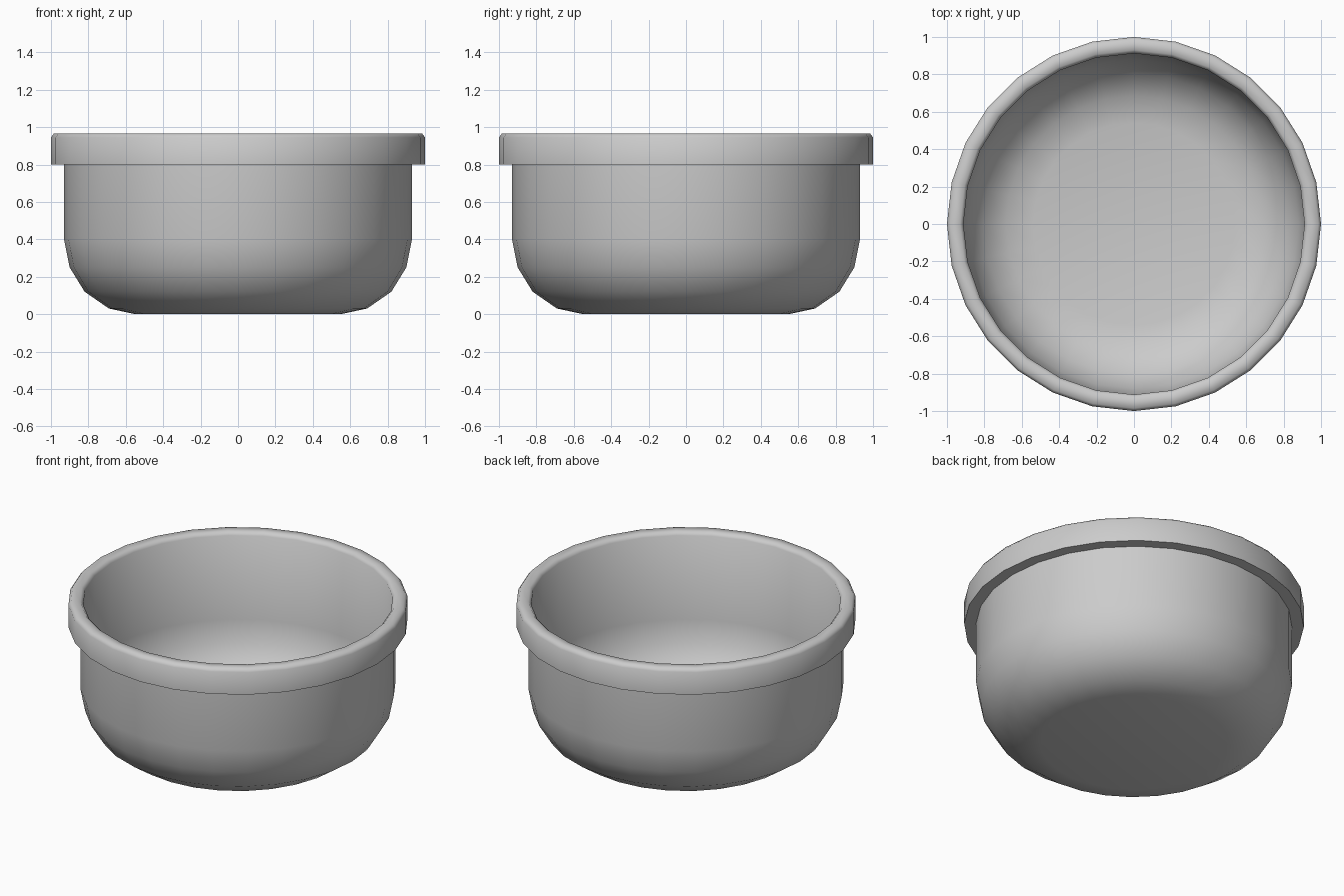
import bpy
import bmesh
import math
from mathutils import Vector

cube = bpy.data.objects.get("Cube")
if cube:
    bpy.data.objects.remove(cube, do_unlink=True)

SIDES = 28

# Plain grey for the whole bowl
grey = bpy.data.materials.new("plain_grey")
grey.use_nodes = True
colour = (0.6, 0.6, 0.6, 1)
grey.diffuse_color = colour
grey.node_tree.nodes["Principled BSDF"].inputs["Base Color"].default_value = colour

# Radius and height pairs for each part of the wall
outside = [(0, 0), (0.55, 0), (0.69, 0.03), (0.82, 0.12), (0.90, 0.25), (0.93, 0.40), (0.93, 0.80)]
rim = [(1, 0.80), (1, 0.945), (0.985, 0.965), (0.93, 0.965), (0.912, 0.945)]
inside = [(0.912, 0.40), (0.88, 0.26), (0.805, 0.135), (0.685, 0.05), (0.54, 0.02), (0, 0.02)]


def lathe(name, profile, material):
    """Spin a profile around the z axis."""
    bm = bmesh.new()
    verts = [bm.verts.new((r, 0, z)) for r, z in profile]
    edges = [bm.edges.new(pair) for pair in zip(verts, verts[1:])]
    bmesh.ops.spin(bm, geom=verts + edges, cent=Vector(), axis=(0, 0, 1),
                   angle=math.tau, steps=SIDES, use_merge=False)
    bmesh.ops.remove_doubles(bm, verts=bm.verts[:], dist=0.0005)
    bmesh.ops.recalc_face_normals(bm, faces=bm.faces[:])
    mesh = bpy.data.meshes.new(name)
    bm.to_mesh(mesh)
    bm.free()
    obj = bpy.data.objects.new(name, mesh)
    bpy.context.collection.objects.link(obj)
    mesh.materials.append(material)
    return obj


bowl = lathe("bowl", outside + rim + inside, grey)

# Smooth walls with a sharp step under the rim
bpy.ops.object.select_all(action="DESELECT")
bowl.select_set(True)
bpy.context.view_layer.objects.active = bowl
bpy.ops.object.shade_smooth_by_angle(angle=math.radians(60))
